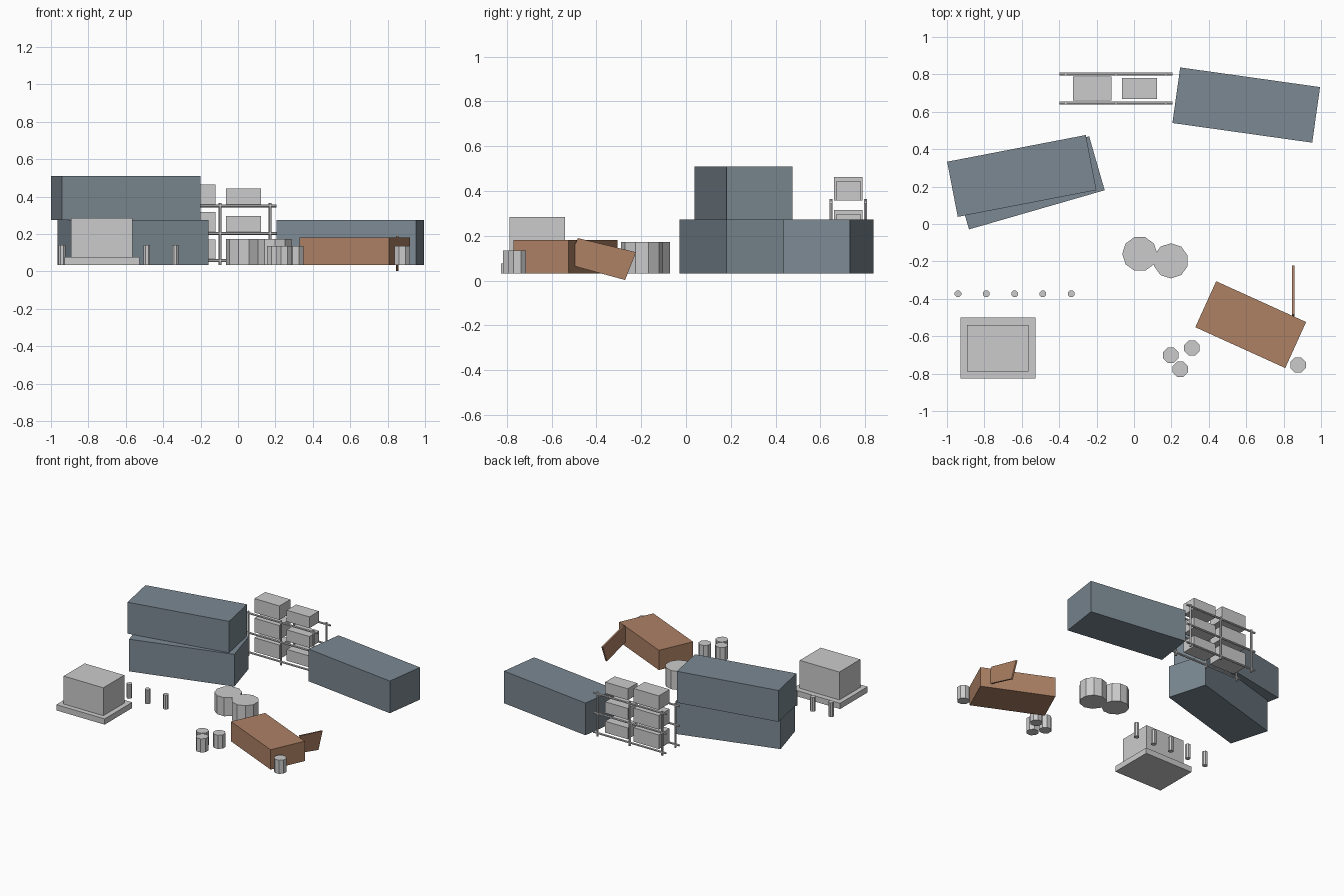
import bpy
from math import radians, pi, cos, sin

if "Cube" in bpy.data.objects:
    bpy.data.objects.remove(bpy.data.objects["Cube"])

BASE = 0.033  # level on which everything rests


def material(name, rgb):
    m = bpy.data.materials.new(name)
    m.diffuse_color = (*rgb, 1)
    m.use_nodes = True
    m.node_tree.nodes["Principled BSDF"].inputs["Base Color"].default_value = m.diffuse_color
    return m


SLATE = material("slate_paint", (0.20, 0.25, 0.29))
RUST = material("rust_paint", (0.42, 0.22, 0.13))


def mesh_object(name, verts, faces, mat=None):
    me = bpy.data.meshes.new(name)
    me.from_pydata(verts, [], faces)
    me.update()
    ob = bpy.data.objects.new(name, me)
    bpy.context.collection.objects.link(ob)
    if mat:
        me.materials.append(mat)
    return ob


def box(name, x, y, z0, z1, length, width, angle=0, mat=None):
    h = (z1 - z0) / 2
    a, b = length / 2, width / 2
    verts = [(-a, -b, -h), (a, -b, -h), (a, b, -h), (-a, b, -h),
             (-a, -b, h), (a, -b, h), (a, b, h), (-a, b, h)]
    faces = [(3, 2, 1, 0), (4, 5, 6, 7), (0, 1, 5, 4),
             (1, 2, 6, 5), (2, 3, 7, 6), (3, 0, 4, 7)]
    ob = mesh_object(name, verts, faces, mat)
    ob.location = (x, y, z0 + h)
    ob.rotation_euler.z = radians(angle)
    return ob


def prism(name, x, y, z, radius, length, sides, phase=0, along_x=False):
    ring = [(radius * cos(phase + 2 * pi * i / sides),
             radius * sin(phase + 2 * pi * i / sides)) for i in range(sides)]
    verts = [(u, v, 0) for u, v in ring] + [(u, v, length) for u, v in ring]
    n = sides
    faces = [tuple(reversed(range(n))), tuple(range(n, 2 * n))]
    faces += [(i, (i + 1) % n, n + (i + 1) % n, n + i) for i in range(n)]
    ob = mesh_object(name, verts, faces)
    ob.location = (x, y, z)
    if along_x:
        ob.rotation_euler.y = pi / 2
    return ob


# Large shipping containers: two stacked, one separate
box("container_lower", -0.561, 0.22, BASE, 0.274, 0.755, 0.30, 16.1, SLATE)
box("container_upper", -0.60, 0.257, 0.274, 0.509, 0.755, 0.30, 10.9, SLATE)
box("container_right", 0.60, 0.636, BASE, 0.274, 0.755, 0.30, -8, SLATE)

# Rusty small container and its fallen, sheared door
box("rusty_container", 0.624, -0.538, BASE, 0.181, 0.528, 0.27, -24.4, RUST)
outline = [(-0.483, 0.190), (-0.223, 0.127), (-0.272, 0.003), (-0.532, 0.074)]
mesh_object("fallen_door",
            [(x, y, z) for x in (0.845, 0.857) for y, z in outline],
            [(0, 1, 2, 3), (7, 6, 5, 4), (0, 4, 5, 1), (1, 5, 6, 2),
             (2, 6, 7, 3), (3, 7, 4, 0)], RUST)

# Machine housing on its slab
box("slab", -0.727, -0.662, BASE, 0.076, 0.40, 0.326)
box("machine_housing", -0.728, -0.664, 0.076, 0.285, 0.328, 0.248)

# Row of bollards
for i in range(5):
    prism(f"bollard_{i + 1}", -0.941 + 0.1513 * i, -0.373, BASE, 0.019, 0.107, 8, pi / 8)

# Two wide tanks
prism("tank_left", 0.031, -0.16, BASE, 0.094, 0.139, 10)
prism("tank_right", 0.197, -0.197, BASE, 0.094, 0.139, 10, pi / 10)

# Small drums
for i, (x, y) in enumerate([(0.197, -0.702), (0.309, -0.663),
                            (0.247, -0.777), (0.878, -0.754)]):
    prism(f"drum_{i + 1}", x, y, BASE, 0.044, 0.102, 8, pi / 8)

# Storage rack: uprights, rails and crates on three levels
LEVELS = (0.057, 0.203, 0.350)
for side, y in (("front", 0.647), ("back", 0.802)):
    for i, x in enumerate((-0.365, -0.096, 0.172)):
        prism(f"rack_upright_{side}_{i + 1}", x, y, BASE, 0.008, 0.331, 6)
    for i, z in enumerate(LEVELS):
        prism(f"rack_rail_{side}_{i + 1}", -0.397, y, z, 0.008, 0.602, 6, along_x=True)
for i, z in enumerate(LEVELS):
    box(f"crate_large_{i + 1}", -0.223, 0.725, z + 0.008, z + 0.113, 0.208, 0.128)
    box(f"crate_small_{i + 1}", 0.029, 0.725, z + 0.008, z + 0.093, 0.188, 0.112)
